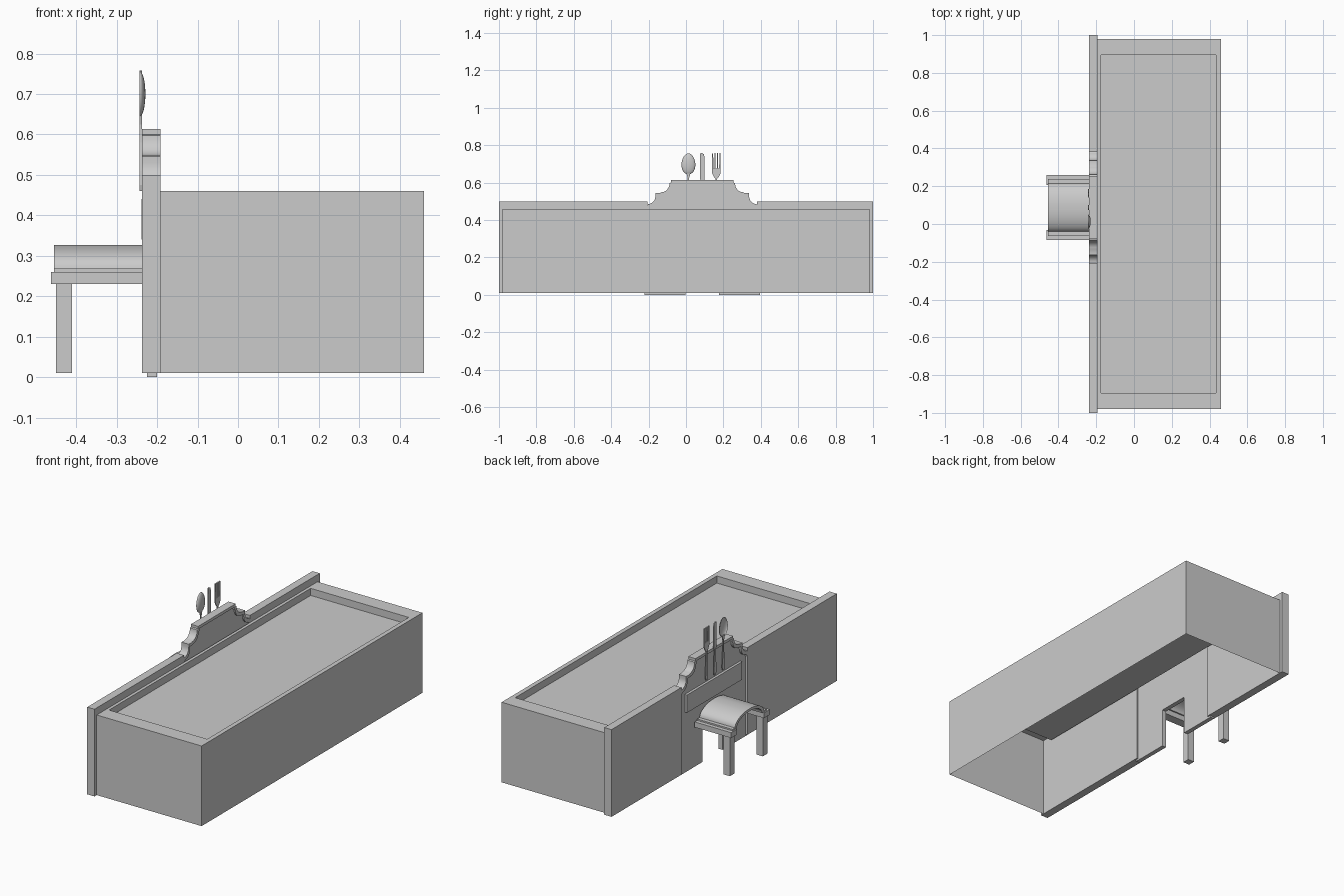
import bpy, bmesh
from math import sin, cos, pi

if "Cube" in bpy.data.objects:
    bpy.data.objects.remove(bpy.data.objects["Cube"])

CY = 0.087  # y centre of the entrance


def finish(name, bm, smooth=False):
    bmesh.ops.recalc_face_normals(bm, faces=bm.faces)
    me = bpy.data.meshes.new(name)
    bm.to_mesh(me)
    bm.free()
    ob = bpy.data.objects.new(name, me)
    bpy.context.collection.objects.link(ob)
    if smooth:
        bpy.ops.object.select_all(action='DESELECT')
        ob.select_set(True)
        bpy.context.view_layer.objects.active = ob
        bpy.ops.object.shade_smooth_by_angle(angle=0.6)
    return ob


def prism(name, pts, x0, x1, smooth=False):
    """Extrude a (y, z) outline from x0 to x1."""
    bm = bmesh.new()
    f = bm.faces.new([bm.verts.new((x0, y, z)) for y, z in pts])
    r = bmesh.ops.extrude_face_region(bm, geom=[f])
    vs = [v for v in r['geom'] if isinstance(v, bmesh.types.BMVert)]
    bmesh.ops.translate(bm, verts=vs, vec=(x1 - x0, 0, 0))
    return finish(name, bm, smooth)


def box(name, x0, x1, y0, y1, z0, z1):
    return prism(name, [(y0, z0), (y1, z0), (y1, z1), (y0, z1)], x0, x1)


def mirrored(half, c=CY):
    """Right half outline (u, z) plus its mirror image, around y = c."""
    return [(c + u, z) for u, z in half] + [(c - u, z) for u, z in reversed(half)]


def scallop(a, zt, b, zb, n=8):
    return [(b - (b - a) * cos(t), zt - (zt - zb) * sin(t))
            for t in [pi / 2 * (1 - i / n) for i in range(n + 1)]]


# main hall: open bottom, recessed roof
bm = bmesh.new()
def ring(x0, x1, y, z):
    return [bm.verts.new(p) for p in
            ((x0, -y, z), (x1, -y, z), (x1, y, z), (x0, y, z))]
rings = [ring(-0.192, 0.46, 0.98, 0.01), ring(-0.192, 0.46, 0.98, 0.46),
         ring(-0.175, 0.435, 0.895, 0.46), ring(-0.175, 0.435, 0.895, 0.42)]
for k in range(3):
    for i in range(4):
        if (k, i) == (0, 3):
            continue  # front side is closed by the facade walls
        j = (i + 1) % 4
        bm.faces.new((rings[k][i], rings[k][j], rings[k + 1][j], rings[k + 1][i]))
bm.faces.new(rings[3])
finish("main_hall", bm)

# facade walls on both sides of the entrance
box("facade_wall_left", -0.237, -0.192, -1, CY - 0.293, 0.01, 0.5)
box("facade_wall_right", -0.237, -0.192, CY + 0.293, 1, 0.01, 0.5)

# curved gable cornice
outer = ([(0.303, 0.466), (0.301, 0.477), (0.29, 0.482)]
         + scallop(0.25, 0.53, 0.29, 0.485)
         + [(0.25, 0.545), (0.225, 0.545)]
         + scallop(0.175, 0.597, 0.22, 0.548)
         + [(0.167, 0.6), (0.167, 0.614)])
inner = [(u - 0.012, z - 0.016) for u, z in outer]
prism("gable_cornice", mirrored(outer) + mirrored(inner)[::-1], -0.237, -0.192, True)

# entrance panel with doorway
panel = ([(0.09, 0.22), (0.09, 0.0), (0.308, 0.0), (0.308, 0.46)]
         + [(u + 0.002, z + 0.002) for u, z in inner[3:]])
prism("entrance_panel", mirrored(panel), -0.225, -0.2)

# blank sign board
box("sign_board", -0.239, -0.224, CY - 0.245, CY + 0.245, 0.34, 0.44)

# cutlery ornaments
handle = [(0.006, 0.46), (0.010, 0.475), (0.009, 0.51), (0.004, 0.58)]
X0, X1 = -0.243, -0.238
prism("spoon_handle", mirrored(handle + [(0.004, 0.625), (0.012, 0.655)], 0.013), X0, X1)
bm = bmesh.new()
bmesh.ops.create_uvsphere(bm, u_segments=24, v_segments=16, radius=1)
bmesh.ops.delete(bm, geom=[v for v in bm.verts if v.co.x < -0.01], context='VERTS')
for v in bm.verts:
    w = 0.037 * (1 - 0.1 * v.co.z)
    v.co = (X0 + 0.014 * v.co.x, 0.013 + w * v.co.y, 0.70 + 0.056 * v.co.z)
finish("spoon_bowl", bm, True)

blade = [(CY + u, z) for u, z in
         [(-0.006, 0.46), (0.006, 0.46), (0.010, 0.475), (0.009, 0.52), (0.005, 0.6),
          (0.013, 0.62), (0.013, 0.735), (0.008, 0.752), (-0.002, 0.758), (-0.011, 0.755),
          (-0.012, 0.62), (-0.005, 0.6), (-0.009, 0.52), (-0.010, 0.475)]]
prism("knife", blade, X0, X1)

FY = 0.162
tines = []
for i in range(4):
    y = FY + 0.019 - i * 0.0127
    tines += [(y + 0.0035, 0.675), (y + 0.0025, 0.757), (y - 0.0025, 0.757), (y - 0.0035, 0.675)]
stem = handle + [(0.004, 0.62), (0.014, 0.632), (0.0225, 0.65)]
prism("fork", [(FY + u, z) for u, z in stem] + tines
      + [(FY - u, z) for u, z in reversed(stem)], X0, X1)

# porch: beams and legs
for side, s in (("left", -1), ("right", 1)):
    y = CY + s * 0.146
    box("porch_beam_" + side, -0.462, -0.235, y - 0.026, y + 0.026, 0.23, 0.26)
    box("porch_leg_" + side, -0.45, -0.41, y - 0.02, y + 0.02, 0.01, 0.23)

# arched porch roof with flat lips
def arc(w, base, rise, n=10):
    return [(w * cos(t), base + rise * sin(t)) for t in [pi / 2 * i / n for i in range(n)]]
top = [(0.15, 0.26), (0.15, 0.268), (0.135, 0.268)] + arc(0.128, 0.268, 0.059)
low = arc(0.112, 0.26, 0.053)
prism("porch_roof", mirrored(top) + mirrored(low)[::-1], -0.455, -0.235, True)
